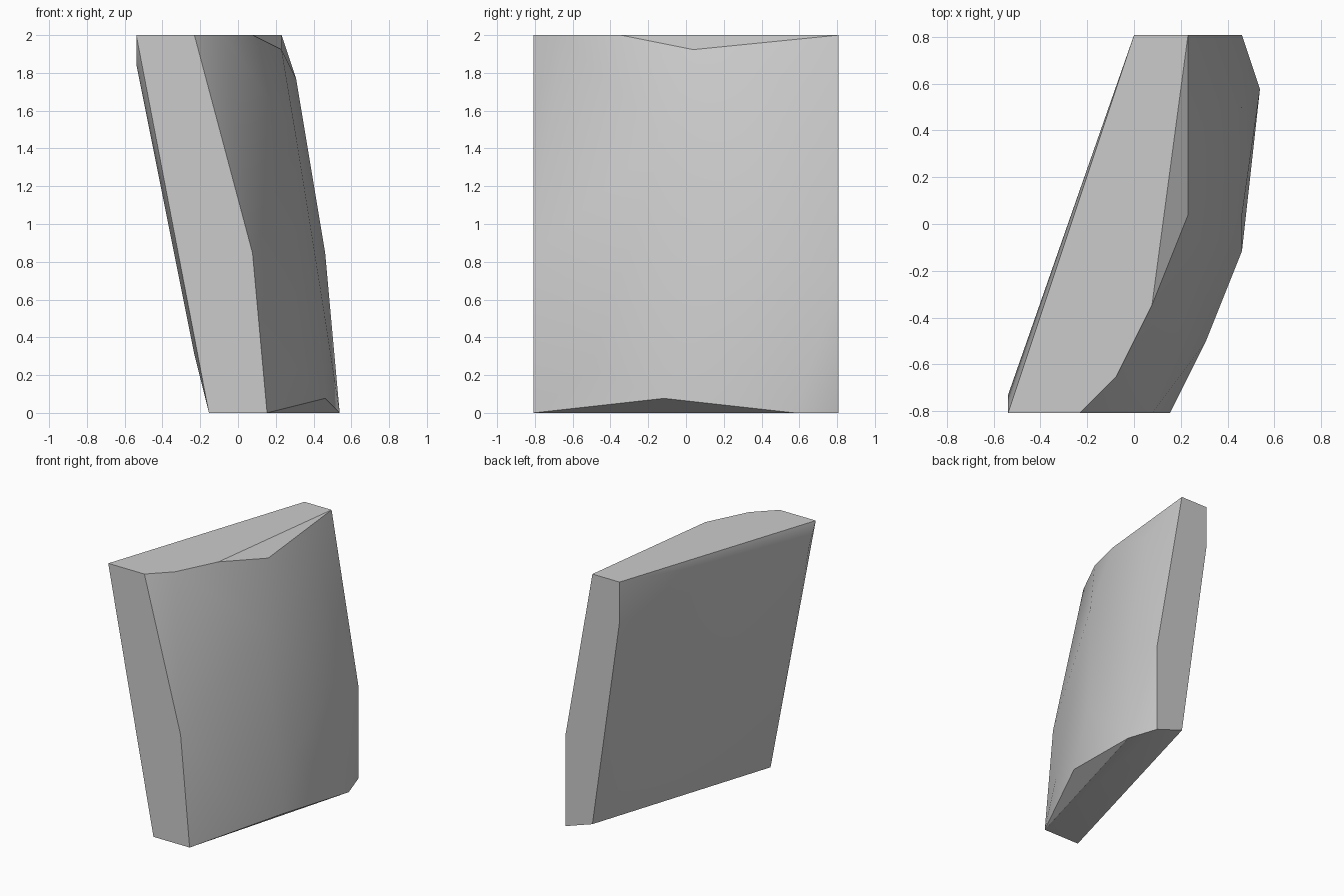
import bpy
import bmesh
from mathutils import Vector

default_cube = bpy.data.objects.get("Cube")
if default_cube:
    bpy.data.objects.remove(default_cube, do_unlink=True)

UNIT = 1 / 13       # the slab's corners sit on a regular grid
DEPTH = 21          # grid steps from front to back
HEIGHT = 26         # grid steps from bottom to top


def make_material(name, colour):
    material = bpy.data.materials.new(name)
    material.use_nodes = True
    material.diffuse_color = colour
    material.node_tree.nodes["Principled BSDF"].inputs["Base Color"].default_value = colour
    return material


def grid_point(x, y, z):
    return Vector((x, y - DEPTH / 2, z)) * UNIT


def convex_slab(name, corners, material):
    bm = bmesh.new()
    for corner in corners:
        bm.verts.new(grid_point(*corner))
    result = bmesh.ops.convex_hull(bm, input=bm.verts)
    unused = set(result["geom_interior"]) | set(result["geom_unused"])
    loose = [item for item in unused if isinstance(item, bmesh.types.BMVert)]
    bmesh.ops.delete(bm, geom=loose, context="VERTS")
    bmesh.ops.recalc_face_normals(bm, faces=bm.faces)
    mesh = bpy.data.meshes.new(name)
    bm.to_mesh(mesh)
    bm.free()
    mesh.materials.append(material)
    slab = bpy.data.objects.new(name, mesh)
    bpy.context.collection.objects.link(slab)
    return slab


# Flat leaning ends, as x and z outlines
front_outline = [(-7, HEIGHT), (-3, HEIGHT), (1, 11), (2, 0), (-2, 0)]
back_outline = [(0, HEIGHT), (3, HEIGHT), (6, 9), (6, 0), (3, 1), (0, 22)]
corners = [(x, 0, z) for x, z in front_outline]
corners += [(x, DEPTH, z) for x, z in back_outline]

# Curved rims at the top and bottom
corners += [(-1, 2, HEIGHT), (1, 6, HEIGHT), (3, 11, 25)]
corners += [(6, 9, 1), (7, 18, 0)]

# Bulging left side
corners += [(4, 4, 3), (4, 9, 19), (4, 17, 23), (6, 11, 6.5), (6, 17, 11)]

# Nearly flat right side
corners += [(-7, 1, 24), (-3, 1, 4)]

grey = make_material("light_grey", (0.6, 0.6, 0.6, 1))
slab = convex_slab("curved_slab", corners, grey)

# Smooth the curved sides and keep the rims sharp
bpy.ops.object.select_all(action="DESELECT")
slab.select_set(True)
bpy.context.view_layer.objects.active = slab
bpy.ops.object.shade_smooth_by_angle()
